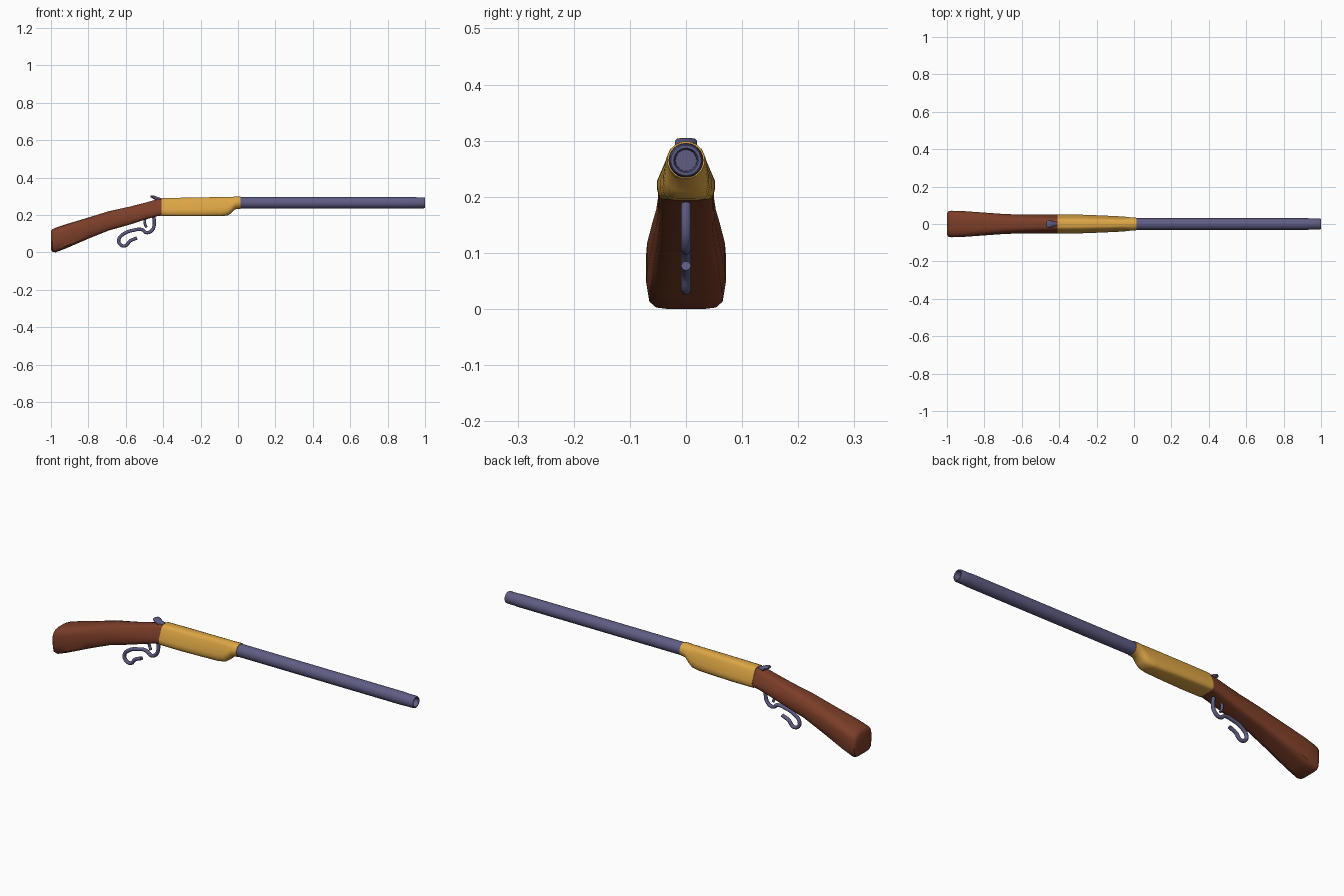
import bpy, bmesh, math

if "Cube" in bpy.data.objects:
    bpy.data.objects.remove(bpy.data.objects["Cube"])


def material(name, color):
    m = bpy.data.materials.new(name)
    m.diffuse_color = (*color, 1)
    m.use_nodes = True
    m.node_tree.nodes["Principled BSDF"].inputs["Base Color"].default_value = m.diffuse_color
    return m


WOOD = material("wood", (0.20, 0.048, 0.022))
BRASS = material("brass", (0.72, 0.38, 0.06))
STEEL = material("steel", (0.115, 0.11, 0.23))


def add_mesh(name, bm, mat, angle=40):
    bmesh.ops.recalc_face_normals(bm, faces=bm.faces)
    me = bpy.data.meshes.new(name)
    bm.to_mesh(me)
    bm.free()
    ob = bpy.data.objects.new(name, me)
    bpy.context.collection.objects.link(ob)
    me.materials.append(mat)
    bpy.ops.object.select_all(action='DESELECT')
    bpy.context.view_layer.objects.active = ob
    ob.select_set(True)
    bpy.ops.object.shade_smooth_by_angle(angle=math.radians(angle))
    return ob


def skin(bm, rings):
    n = len(rings[0])
    for a, b in zip(rings, rings[1:]):
        for i in range(n):
            j = (i + 1) % n
            bm.faces.new((a[i], a[j], b[j], b[i]))


def loft(name, sections, prof_a, prof_b, mat):
    """Sections are (x, bottom z, top z, half width, blend from prof_a to prof_b)."""
    bm = bmesh.new()
    rings = []
    for x, zb, zt, w, t in sections:
        half = [((a[0] + (b[0] - a[0]) * t) * w, zb + (a[1] + (b[1] - a[1]) * t) * (zt - zb))
                for a, b in zip(prof_a, prof_b)]
        loop = half + [(-y, z) for y, z in reversed(half)]
        rings.append([bm.verts.new((x, y, z)) for y, z in loop])
    skin(bm, rings)
    bm.faces.new(rings[0])
    bm.faces.new(rings[-1])
    return add_mesh(name, bm, mat)


# Half cross-sections, top to bottom: (width fraction, height fraction)
BUTT = [(0.3, 1), (0.66, 0.97), (0.9, 0.88), (1, 0.74), (1, 0.36), (0.92, 0.1), (0.75, 0.02), (0.45, 0)]
BODY = [(0.28, 1), (0.48, 0.96), (0.62, 0.84), (1, 0.36), (1, 0.2), (0.94, 0.08), (0.8, 0.02), (0.5, 0)]
ROUND = [(math.sin(math.radians(a)), 0.5 + 0.5 * math.cos(math.radians(a)))
         for a in (11, 34, 56, 79, 101, 124, 146, 169)]

# Stock
loft("stock", [
    (-1.0, 0.014, 0.112, 0.058, 0),
    (-0.992, 0.003, 0.124, 0.068, 0),
    (-0.975, 0.0, 0.132, 0.071, 0),
    (-0.92, 0.021, 0.15, 0.0695, 0),
    (-0.80, 0.073, 0.186, 0.061, 0.15),
    (-0.69, 0.117, 0.22, 0.053, 0.4),
    (-0.58, 0.148, 0.244, 0.05, 0.6),
    (-0.49, 0.177, 0.267, 0.05, 0.85),
    (-0.43, 0.194, 0.284, 0.05, 1),
    (-0.39, 0.198, 0.286, 0.049, 1)], BUTT, BODY, WOOD)

# Receiver
loft("receiver", [
    (-0.408, 0.194, 0.290, 0.0515, 0),
    (-0.30, 0.193, 0.292, 0.0505, 0),
    (-0.18, 0.193, 0.294, 0.046, 0.05),
    (-0.09, 0.193, 0.296, 0.042, 0.15),
    (-0.055, 0.197, 0.297, 0.040, 0.3),
    (-0.035, 0.210, 0.297, 0.038, 0.55),
    (-0.018, 0.228, 0.298, 0.036, 0.85),
    (0.0, 0.232, 0.299, 0.0345, 1),
    (0.013, 0.232, 0.299, 0.034, 1)], BODY, ROUND, BRASS)

# Barrel with a hollow muzzle
bm = bmesh.new()
SIDES = 24
rings = [[bm.verts.new((x, r * math.cos(2 * math.pi * i / SIDES),
                        0.265 + r * math.sin(2 * math.pi * i / SIDES))) for i in range(SIDES)]
         for x, r in ((-0.02, 0.031), (0.93, 0.031), (0.955, 0.0295), (0.994, 0.0295),
                      (1.0, 0.027), (1.0, 0.022), (0.994, 0.0195), (0.93, 0.0185))]
skin(bm, rings)
bm.faces.new(rings[0])
bm.faces.new(rings[-1])
add_mesh("barrel", bm, STEEL, 50)


def rod(name, points, radius):
    cu = bpy.data.curves.new(name, 'CURVE')
    cu.dimensions = '3D'
    cu.bevel_depth = radius
    cu.bevel_resolution = 2
    cu.resolution_u = 4
    cu.use_fill_caps = True
    sp = cu.splines.new('BEZIER')
    sp.bezier_points.add(len(points) - 1)
    for p, (x, z) in zip(sp.bezier_points, points):
        p.co = (x, 0, z)
        p.handle_left_type = p.handle_right_type = 'AUTO'
    ob = bpy.data.objects.new(name, cu)
    bpy.context.collection.objects.link(ob)
    cu.materials.append(STEEL)


# Lever with its trigger bow and finger loop, and the trigger
rod("lever", [(-0.452, 0.195), (-0.447, 0.155), (-0.458, 0.12), (-0.487, 0.105), (-0.515, 0.122),
              (-0.555, 0.119), (-0.612, 0.098), (-0.638, 0.066), (-0.628, 0.041),
              (-0.602, 0.035), (-0.578, 0.06), (-0.54, 0.077)], 0.009)
rod("trigger", [(-0.495, 0.185), (-0.499, 0.16), (-0.49, 0.133)], 0.007)

# Hammer: post and spur
SPUR = [(0.45, 1), (0.8, 0.9), (1, 0.65), (1, 0.35), (0.8, 0.1), (0.45, 0)]
loft("hammer", [
    (-0.468, 0.294, 0.303, 0.014, 0),
    (-0.458, 0.289, 0.305, 0.020, 0),
    (-0.445, 0.282, 0.302, 0.020, 0),
    (-0.432, 0.262, 0.297, 0.013, 0),
    (-0.412, 0.255, 0.290, 0.011, 0)], SPUR, SPUR, STEEL)
